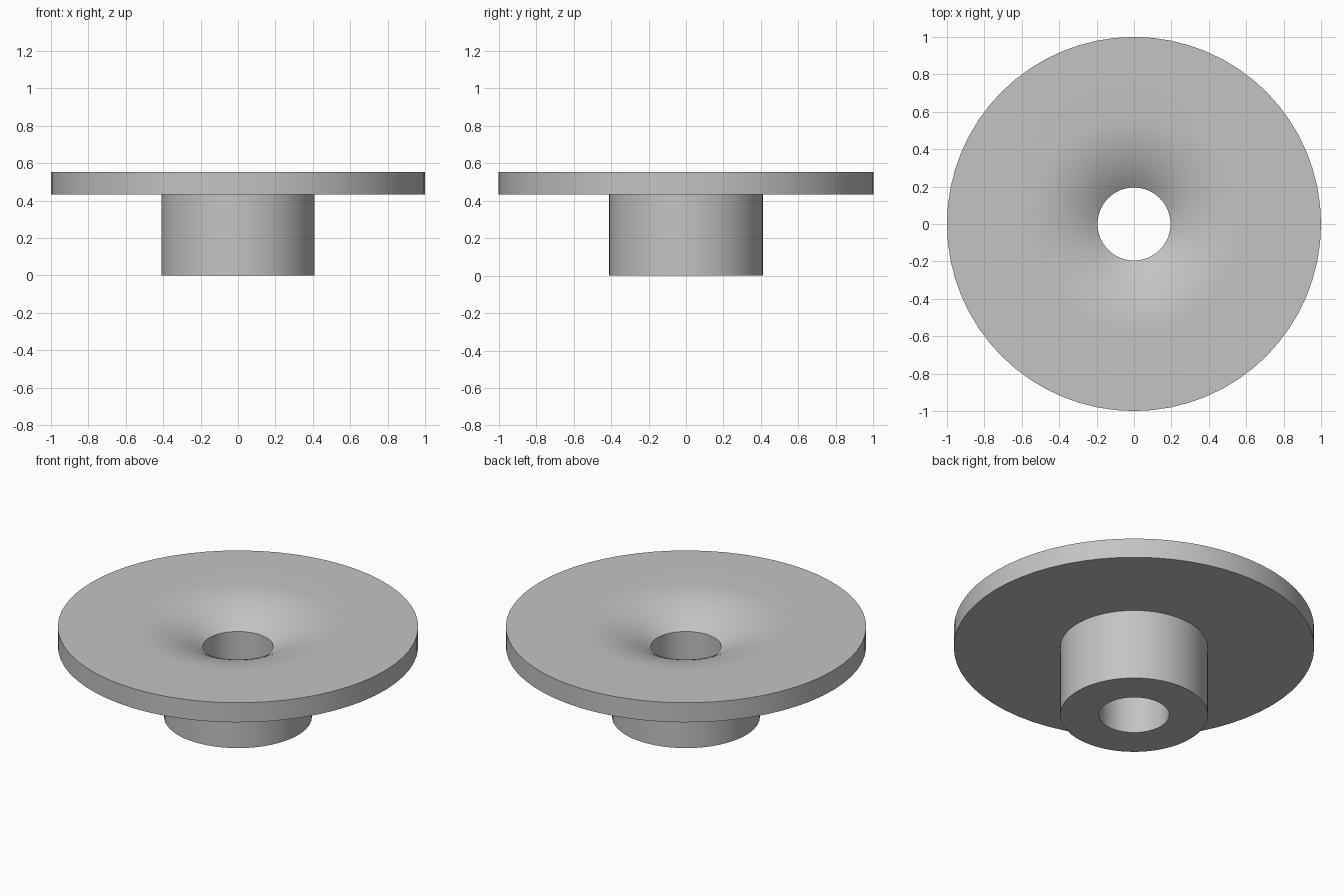
import bpy, bmesh, math

cube = bpy.data.objects.get("Cube")
if cube:
    bpy.data.objects.remove(cube, do_unlink=True)

SIDES = 64
BORE, HUB, RIM = 0.195, 0.41, 1.0
UNDERSIDE, TOP = 0.433, 0.553
FLARE_RADIUS, FLARE_DEPTH, FLARE_STEPS = 0.58, 0.121, 10

# Plain grey material
grey = bpy.data.materials.new("plain grey")
grey.use_nodes = True
colour = (0.55, 0.55, 0.55, 1)
grey.diffuse_color = colour
grey.node_tree.nodes["Principled BSDF"].inputs["Base Color"].default_value = colour

# Half section: hub, flange, then a rounded flare running down into the bore
profile = [(BORE, 0), (HUB, 0), (HUB, UNDERSIDE), (RIM, UNDERSIDE), (RIM, TOP)]
width = FLARE_RADIUS - BORE
sweep = 2 * math.atan2(FLARE_DEPTH, width)
arc = width / math.sin(sweep)
for i in range(FLARE_STEPS + 1):
    a = sweep * i / FLARE_STEPS
    profile.append((FLARE_RADIUS - arc * math.sin(a), TOP - arc * (1 - math.cos(a))))

# Revolve the closed section around the vertical axis
bm = bmesh.new()
rings = []
for s in range(SIDES):
    t = 2 * math.pi * s / SIDES
    rings.append([bm.verts.new((r * math.cos(t), r * math.sin(t), z)) for r, z in profile])
for s in range(SIDES):
    here, there = rings[s], rings[(s + 1) % SIDES]
    for k in range(len(profile)):
        n = (k + 1) % len(profile)
        bm.faces.new((here[k], there[k], there[n], here[n]))
bmesh.ops.recalc_face_normals(bm, faces=bm.faces)
mesh = bpy.data.meshes.new("flanged_hub")
bm.to_mesh(mesh)
bm.free()
mesh.materials.append(grey)

hub = bpy.data.objects.new("flanged_hub", mesh)
bpy.context.collection.objects.link(hub)
bpy.ops.object.select_all(action="DESELECT")
hub.select_set(True)
bpy.context.view_layer.objects.active = hub
bpy.ops.object.shade_smooth_by_angle(angle=math.radians(30))
